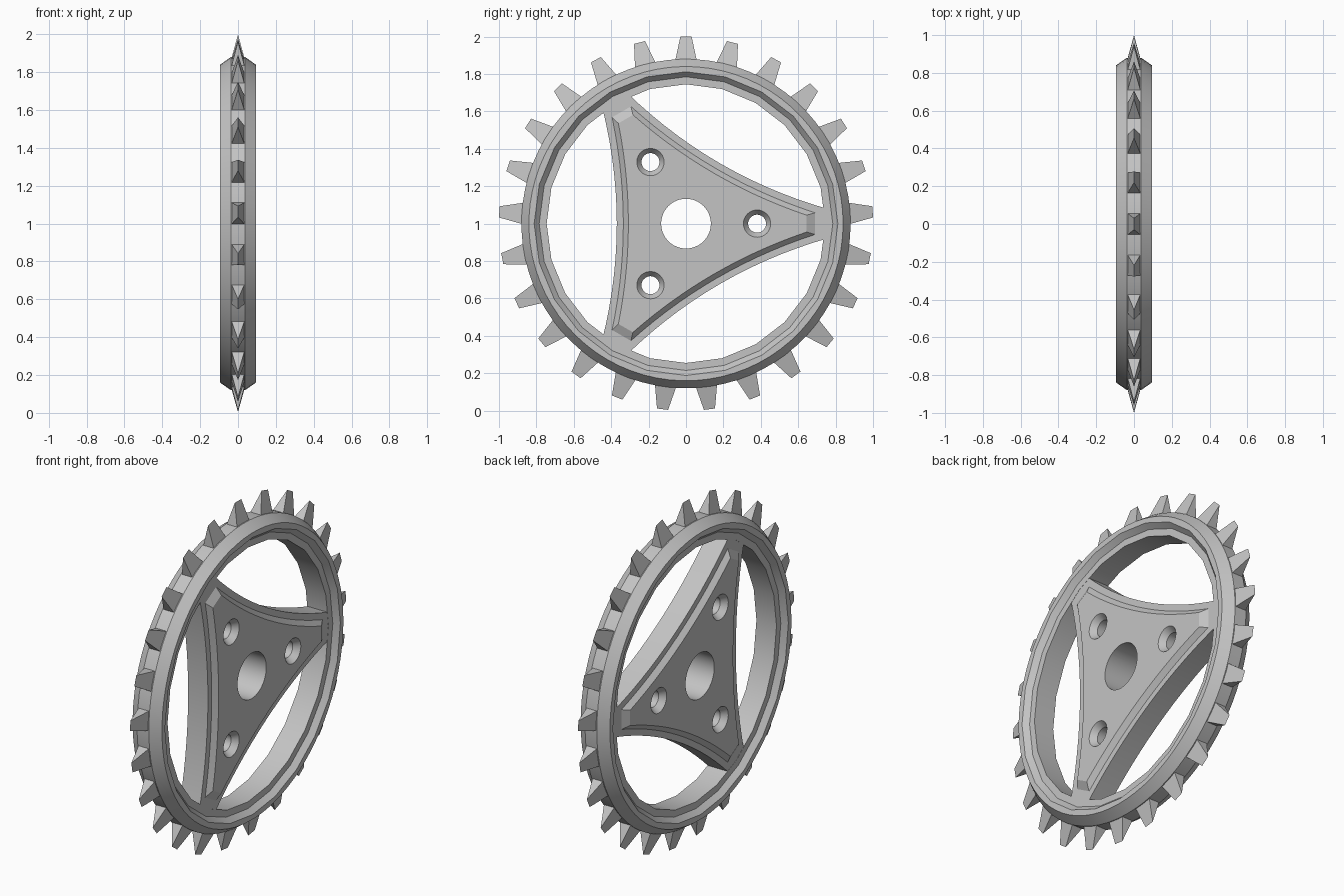
import bpy, bmesh
from math import sin, cos, pi, radians
from mathutils import Matrix

if "Cube" in bpy.data.objects:
    bpy.data.objects.remove(bpy.data.objects["Cube"])

steel = bpy.data.materials.new("grey steel")
steel.use_nodes = True
GREY = (0.55, 0.55, 0.55, 1)
steel.diffuse_color = GREY
steel.node_tree.nodes["Principled BSDF"].inputs["Base Color"].default_value = GREY

CENTRE_Z = 1.0
THIRD = 2 * pi / 3


def finish(bm, name, smooth=True):
    """Turn a bmesh into a named object, lifted to the wheel centre."""
    bmesh.ops.recalc_face_normals(bm, faces=bm.faces)
    mesh = bpy.data.meshes.new(name)
    bm.to_mesh(mesh)
    bm.free()
    mesh.materials.append(steel)
    obj = bpy.data.objects.new(name, mesh)
    bpy.context.collection.objects.link(obj)
    obj.location.z = CENTRE_Z
    if smooth:
        smooth_sharp(obj)
    return obj


def smooth_sharp(obj):
    bpy.ops.object.select_all(action='DESELECT')
    obj.select_set(True)
    bpy.context.view_layer.objects.active = obj
    bpy.ops.object.shade_smooth_by_angle(angle=radians(25))


def loft(bm, loops, caps=True, close=False):
    """Join equal-length loops of points with quads."""
    rows = [[bm.verts.new(p) for p in loop] for loop in loops]
    pairs = list(zip(rows, rows[1:]))
    if close:
        pairs.append((rows[-1], rows[0]))
    for a, b in pairs:
        for i in range(len(a)):
            j = (i + 1) % len(a)
            bm.faces.new((a[i], a[j], b[j], b[i]))
    if caps:
        bm.faces.new(rows[0][::-1])
        bm.faces.new(rows[-1])


def circle(x, r, n, y=0):
    return [(x, y + r * cos(2 * pi * i / n), r * sin(2 * pi * i / n)) for i in range(n)]


def lathe_ring(name, half_profile, n):
    """Closed ring about x from (radius, x) points, mirrored across x = 0."""
    profile = half_profile + [(r, -x) for r, x in reversed(half_profile)]
    bm = bmesh.new()
    loft(bm, [circle(x, r, n) for r, x in profile], caps=False, close=True)
    return finish(bm, name)


# Rim: round outer band and faceted inner band with a stepped lip
lathe_ring("outer_rim", [(0.88, 0.038), (0.84, 0.095), (0.82, 0.095)], 75)
lathe_ring("inner_rim", [(0.833, 0.095), (0.812, 0.095), (0.785, 0.065), (0.745, 0.065)], 24)

# Teeth: wedges narrowing to an edge at the tip
TEETH = 25
bm = bmesh.new()
for k in range(TEETH):
    first = len(bm.verts)
    base = [bm.verts.new(p) for p in
            ((-0.038, -0.06, 0.86), (0.038, -0.06, 0.86), (0.038, 0.06, 0.86), (-0.038, 0.06, 0.86))]
    t0 = bm.verts.new((0, -0.03, 1))
    t1 = bm.verts.new((0, 0.03, 1))
    a, b, c, d = base
    for face in ((d, c, b, a), (a, b, t0), (c, d, t1), (b, c, t1, t0), (d, a, t0, t1)):
        bm.faces.new(face)
    bmesh.ops.rotate(bm, verts=base + [t0, t1], matrix=Matrix.Rotation(k * 2 * pi / TEETH, 3, 'X'))
finish(bm, "teeth", smooth=False)


# Spider: three-armed plate with hollow sides and a raised, bevelled middle
def spider_loop(x, tip, half, waist, steps=14):
    """Three concave sides; tip = arm end, half = its half width, waist = side distance."""
    points = []
    for k in range(3):
        turn = k * THIRD
        # side runs between two arm ends, seen along its own normal
        end_n = tip * cos(pi / 3) + half * sin(pi / 3)
        end_t = tip * sin(pi / 3) - half * cos(pi / 3)
        for i in range(steps + 1):
            s = 2 * i / steps - 1
            n = waist + (end_n - waist) * s * s
            t = end_t * s
            ang = turn + pi / 3
            points.append((x, n * cos(ang) - t * sin(ang), n * sin(ang) + t * cos(ang)))
    return points


PLATE, RAISED = 0.064, 0.09
bm = bmesh.new()
outer, step, top = (0.77, 0.075, 0.37), (0.69, 0.058, 0.335), (0.645, 0.045, 0.308)
loft(bm, [spider_loop(-RAISED, *top), spider_loop(-PLATE, *step), spider_loop(-PLATE, *outer),
          spider_loop(PLATE, *outer), spider_loop(PLATE, *step), spider_loop(RAISED, *top)])
spider = finish(bm, "spider", smooth=False)

# Holes: plain axle bore and three bolt holes countersunk on both sides
bm = bmesh.new()
loft(bm, [circle(x, 0.133, 48) for x in (-0.2, 0.2)])
for k in range(3):
    old = set(bm.verts)
    profile = [(-0.12, 0.073), (-RAISED, 0.073), (-0.055, 0.048),
               (0.055, 0.048), (RAISED, 0.073), (0.12, 0.073)]
    loft(bm, [circle(x, r, 32, y=0.38) for x, r in profile])
    new = [v for v in bm.verts if v not in old]
    bmesh.ops.rotate(bm, verts=new, matrix=Matrix.Rotation(k * THIRD, 3, 'X'))
cutter = finish(bm, "hole_cutter", smooth=False)
cutter.hide_render = True

cut = spider.modifiers.new("holes", 'BOOLEAN')
cut.operation = 'DIFFERENCE'
cut.solver = 'EXACT'
cut.object = cutter
bpy.context.view_layer.objects.active = spider
bpy.ops.object.modifier_apply(modifier=cut.name)
bpy.data.objects.remove(cutter)
smooth_sharp(spider)
